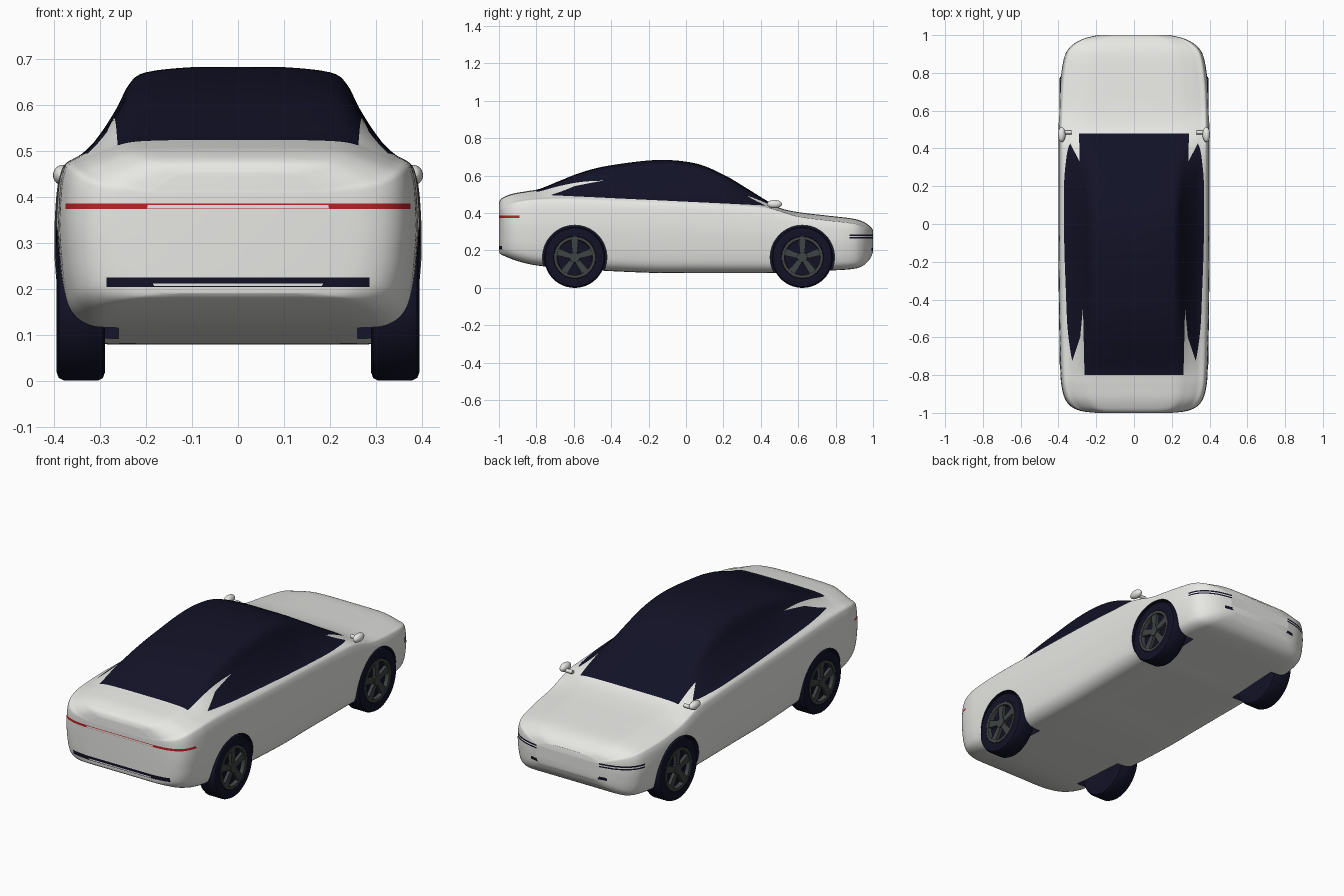
import bpy, bmesh, math
from mathutils import Vector, Matrix

old = bpy.data.objects.get("Cube")
if old:
    bpy.data.objects.remove(old, do_unlink=True)


def material(name, rgb, rough):
    m = bpy.data.materials.new(name)
    m.use_nodes = True
    m.diffuse_color = (*rgb, 1)
    node = next(n for n in m.node_tree.nodes if n.type == 'BSDF_PRINCIPLED')
    node.inputs["Base Color"].default_value = (*rgb, 1)
    node.inputs["Roughness"].default_value = rough
    return m


paint = material("white_paint", (.8, .8, .775), .4)
dark = material("dark_navy", (.006, .006, .02), .4)
red = material("lamp_red", (.5, .015, .02), .4)
grey = material("wheel_grey", (.05, .056, .056), .5)
PAINT, DARK, RED = 0, 1, 2


def finish(name, bm, mats, angle=35):
    bmesh.ops.recalc_face_normals(bm, faces=bm.faces)
    me = bpy.data.meshes.new(name)
    bm.to_mesh(me)
    bm.free()
    for m in mats:
        me.materials.append(m)
    ob = bpy.data.objects.new(name, me)
    bpy.context.collection.objects.link(ob)
    smooth(ob, angle)
    return ob


def smooth(ob, angle):
    bpy.ops.object.select_all(action='DESELECT')
    ob.select_set(True)
    bpy.context.view_layer.objects.active = ob
    bpy.ops.object.shade_smooth_by_angle(angle=math.radians(angle))


def spline(rows, steps):
    """Smooth curve through all rows, any number of columns."""
    out = []
    last = len(rows) - 1
    for i in range(last):
        a, b, c, d = (rows[min(max(i + k, 0), last)] for k in (-1, 0, 1, 2))
        for s in range(steps):
            t = s / steps
            out.append([q + t / 2 * (r - p + t * (2 * p - 5 * q + 4 * r - s4 + t * (3 * (q - r) + s4 - p)))
                        for p, q, r, s4 in zip(a, b, c, d)])
    out.append(list(rows[-1]))
    return out


# Stations along the car: y, half width, floor, shoulder, top
stations = [
    (-1, .2, .19, .41, .455), (-.99, .28, .18, .42, .475), (-.965, .335, .168, .435, .49),
    (-.92, .368, .15, .455, .505), (-.85, .385, .13, .468, .517), (-.78, .39, .118, .473, .53),
    (-.68, .393, .108, .476, .57), (-.55, .396, .1, .475, .62), (-.4, .398, .09, .47, .655),
    (-.15, .4, .08, .462, .683), (.05, .4, .08, .455, .665), (.2, .4, .08, .447, .605),
    (.32, .4, .08, .438, .535), (.42, .4, .08, .43, .473), (.5, .4, .08, .41, .428),
    (.6, .398, .085, .38, .405), (.75, .39, .092, .36, .387), (.88, .37, .1, .345, .372),
    (.94, .335, .115, .33, .357), (.98, .27, .15, .31, .333), (1, .19, .19, .285, .31)]
# Lower section: width share, height share from floor to shoulder
lower = [(0, 0), (.4, 0), (.7, 0), (.84, .02), (.93, .1), (.97, .24),
         (.99, .42), (1, .62), (.99, .84), (.972, .95)]
# Upper section: width share as cabin, width share as flat deck, height share to top
upper = [(.94, .95, 0), (.84, .9, .14), (.74, .84, .37), (.66, .76, .6),
         (.59, .66, .84), (.5, .54, .95), (.25, .27, 1), (0, 0, 1)]


def section(w, floor, shoulder, top):
    k = min(max((top - shoulder) / .2, 0), 1)
    pts = [(w * f, floor + t * (shoulder - floor)) for f, t in lower]
    pts += [(w * (a * k + b * (1 - k)), shoulder + t * (top - shoulder)) for a, b, t in upper]
    return spline(pts, 4)


# Body shell, lofted and capped
bm = bmesh.new()
rings = []
for y, *dims in spline(stations, 7):
    half = section(*dims)
    loop = half + [(-x, z) for x, z in half[-2:0:-1]]
    rings.append([bm.verts.new((x, y, z)) for x, z in loop])
N = len(rings[0])
for a, b in zip(rings, rings[1:]):
    for i in range(N):
        j = (i + 1) % N
        bm.faces.new((a[i], a[j], b[j], b[i]))
for ring in (rings[0], rings[-1]):
    for i in range(N // 2):
        ids = dict.fromkeys((i, i + 1, N - i - 1, (N - i) % N))
        bm.faces.new([ring[n] for n in ids])
bmesh.ops.recalc_face_normals(bm, faces=bm.faces)


def cut(co, normal, keep):
    faces = [f for f in bm.faces if keep(f.calc_center_median())]
    geom = set(faces)
    for f in faces:
        geom.update(f.edges)
        geom.update(f.verts)
    bmesh.ops.bisect_plane(bm, geom=list(geom), dist=1e-5, plane_co=co, plane_no=normal)


def on_line(line, y):
    (xa, ya), (xb, yb) = line
    return xa + (xb - xa) * (y - ya) / (yb - ya)


# Glass outlines seen from above (x, y), and the sloping belt line
roof_edge = ((.262, -.8), (.291, .48))
rear_pillar = ((.268, -.42), (.285, -.6))
rear_corner = ((.285, -.6), (.325, -.72))
front_pillar = ((.278, .31), (.347, .445))


def belt(y):
    return .461 - .048 * y


cut((0, 0, belt(0)), (0, .048, 1), lambda c: -.8 < c.y < .55)
for line in (roof_edge, rear_pillar, rear_corner, front_pillar):
    (xa, ya), (xb, yb) = line
    lo, hi = min(ya, yb) - .03, max(ya, yb) + .03
    for s in (1, -1):
        cut((s * xa, ya, 0), (yb - ya, -s * (xb - xa), 0),
            lambda c: c.z > .4 and lo < c.y < hi and c.x * s > 0)
for y in (-.8, .48):
    cut((0, y, 0), (0, 1, 0), lambda c: c.z > .36 and abs(c.x) < .32)

# Lamp strips and slots: colour, end of car, z range, x range, reach along y
strips = [(RED, -1, .374, .386, 0, 1, .89), (DARK, -1, .204, .225, 0, .287, .9),
          (DARK, 1, .197, .213, 0, .225, .9), (DARK, 1, .264, .271, .185, 1, .875),
          (DARK, 1, .277, .285, .185, 1, .875)]
for _, end, z0, z1, x0, x1, reach in strips:
    near = lambda c: c.y * end > reach - .03 and z0 - .04 < c.z < z1 + .04
    for z in (z0, z1):
        cut((0, 0, z), (0, 0, 1), near)
    cut((0, end * reach, 0), (0, 1, 0), near)
    for x in (x0, -x0, x1, -x1):
        if x:
            cut((x, 0, 0), (1, 0, 0), near)


def is_glass(c):
    x, y = abs(c.x), c.y
    if c.z > .36 and -.8 < y < .48 and x < on_line(roof_edge, y):
        return True
    if c.z < belt(y) or not -.72 < y < .445:
        return False
    if y < -.42:
        return x > on_line(rear_corner if y < -.6 else rear_pillar, y)
    return y < .31 or x > on_line(front_pillar, y)


for f in bm.faces:
    c = f.calc_center_median()
    f.material_index = DARK if is_glass(c) else PAINT
    for colour, end, z0, z1, x0, x1, reach in strips:
        if c.y * end > reach and z0 < c.z < z1 and x0 < abs(c.x) < x1:
            f.material_index = colour
body = finish("body", bm, (paint, dark, red))

# Wheel wells, cut from the body
axles = {"rear": -.595, "front": .622}
RADIUS = .163
turn = Matrix.Rotation(math.pi / 2, 4, 'Y')
bm = bmesh.new()
for y in axles.values():
    for s in (1, -1):
        bmesh.ops.create_cone(bm, cap_ends=True, segments=64, radius1=.172, radius2=.172, depth=.24,
                              matrix=Matrix.Translation((s * .38, y, RADIUS)) @ turn)
for f in bm.faces:
    f.material_index = DARK
cutter = finish("wheel_well_cutter", bm, (paint, dark, red))
cutter.hide_render = True
mod = body.modifiers.new("wells", 'BOOLEAN')
mod.operation, mod.solver, mod.object = 'DIFFERENCE', 'EXACT', cutter
bpy.context.view_layer.objects.active = body
bpy.ops.object.modifier_apply(modifier=mod.name)
bpy.data.objects.remove(cutter, do_unlink=True)
smooth(body, 35)


def lathe(bm, profile):
    verts = [bm.verts.new((x, 0, r)) for r, x in profile]
    edges = [bm.edges.new(p) for p in zip(verts, verts[1:])]
    bmesh.ops.spin(bm, geom=verts + edges, cent=(0, 0, 0), axis=(1, 0, 0),
                   angle=math.tau, steps=56, use_merge=True)
    bmesh.ops.remove_doubles(bm, verts=bm.verts, dist=1e-5)


# Tyre with a dark back plate, and a five-spoke rim
bm = bmesh.new()
lathe(bm, [(0, -.045), (.11, -.048), (.145, -.0525), (.157, -.048), (.163, -.036), (.163, .036),
           (.157, .048), (.145, .0525), (.113, .049), (.109, .03), (0, .03)])
tyre = finish("rear_left_tyre", bm, (dark,), 40)
bm = bmesh.new()
lathe(bm, [(.111, .03), (.111, .05), (.096, .05), (.092, .03)])
for i in range(5):
    spin = Matrix.Rotation(math.tau * i / 5, 4, 'X')
    spoke = bmesh.ops.create_cube(bm, size=1)["verts"]
    for v in spoke:
        width = .04 if v.co.z > 0 else .026
        v.co = spin @ Vector((.038 + v.co.x * .018, v.co.y * width, .058 + v.co.z * .084))
bmesh.ops.create_cone(bm, cap_ends=True, segments=32, radius1=.03, radius2=.026, depth=.022,
                      matrix=Matrix.Translation((.039, 0, 0)) @ turn)
rim = finish("rear_left_rim", bm, (grey,))
for end, y in axles.items():
    for side, s in (("left", 1), ("right", -1)):
        for part, src in (("tyre", tyre), ("rim", rim)):
            ob = src
            if (end, side) != ("rear", "left"):
                ob = bpy.data.objects.new(f"{end}_{side}_{part}", src.data)
                bpy.context.collection.objects.link(ob)
            ob.location = (s * .3425, y, RADIUS)
            ob.rotation_euler.z = 0 if s > 0 else math.pi

# Door mirrors on short stems
for side, s in (("left", 1), ("right", -1)):
    bm = bmesh.new()
    bmesh.ops.create_uvsphere(bm, u_segments=24, v_segments=14, radius=1,
                              matrix=Matrix.Translation((s * .383, .473, .448)) @ Matrix.Diagonal((.02, .04, .022, 1)))
    bmesh.ops.create_cone(bm, cap_ends=True, segments=12, radius1=.01, radius2=.01, depth=.055,
                          matrix=Matrix.Translation((s * .358, .485, .437)) @ turn)
    finish(f"{side}_mirror", bm, (paint,))
